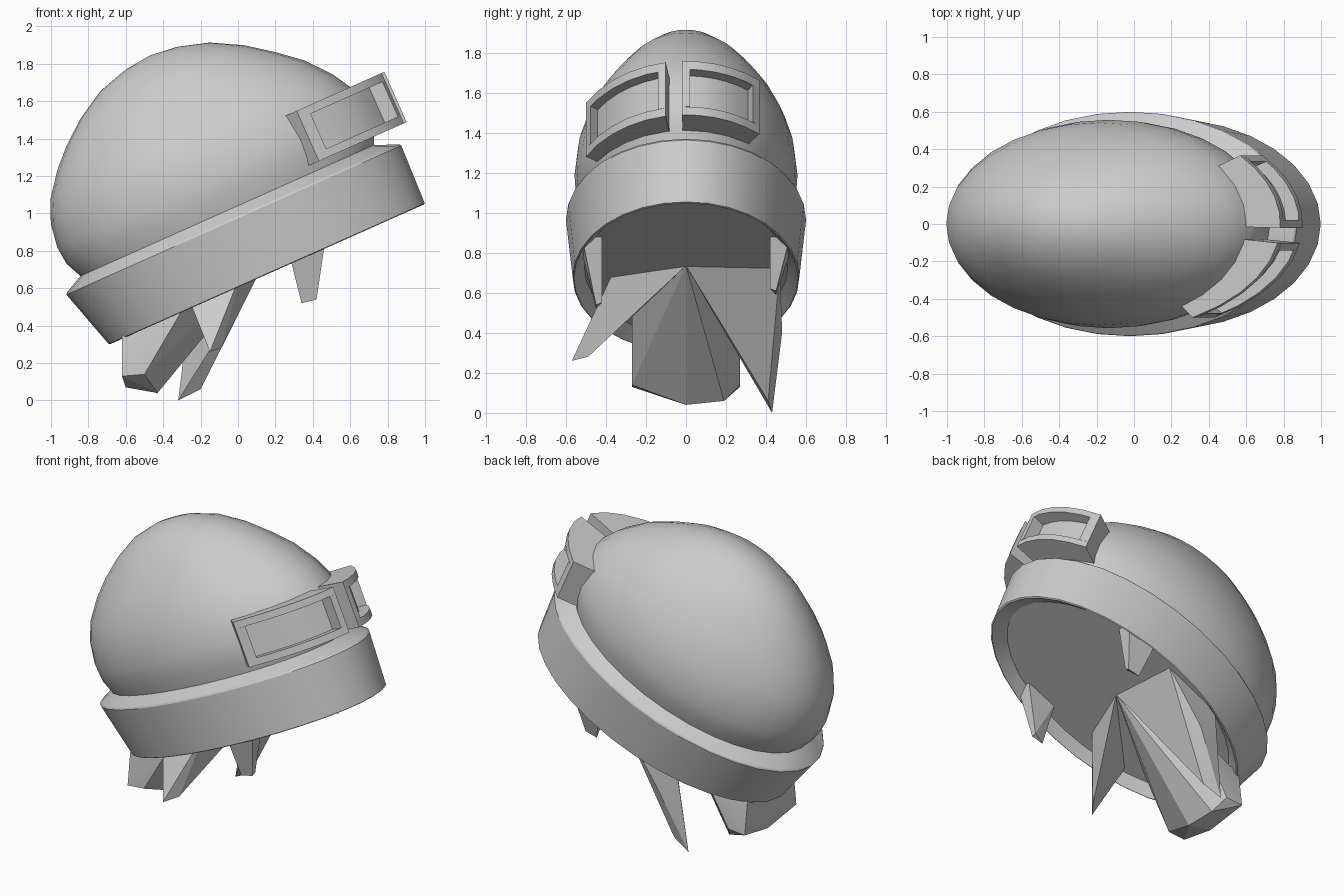
import bpy, bmesh
from math import radians, cos, sin, pi
from mathutils import Matrix, Vector

cube = bpy.data.objects.get("Cube")
if cube:
    bpy.data.objects.remove(cube)

# One plain grey
grey = bpy.data.materials.new("plain grey")
grey.use_nodes = True
color = (0.6, 0.6, 0.6, 1)
grey.diffuse_color = color
grey.node_tree.nodes["Principled BSDF"].inputs["Base Color"].default_value = color

TILT = Matrix.Rotation(radians(-24), 4, 'Y')
SIDE = 0.612  # width of the oval against its length


def finish(bm, name, tilted=True, angle=25):
    bmesh.ops.recalc_face_normals(bm, faces=bm.faces[:])
    if tilted:
        bm.transform(TILT)
    mesh = bpy.data.meshes.new(name)
    bm.to_mesh(mesh)
    bm.free()
    mesh.materials.append(grey)
    ob = bpy.data.objects.new(name, mesh)
    bpy.context.collection.objects.link(ob)
    bpy.ops.object.select_all(action='DESELECT')
    ob.select_set(True)
    bpy.context.view_layer.objects.active = ob
    bpy.ops.object.shade_smooth_by_angle(angle=radians(angle))
    return ob


def oval_lathe(name, profile, segments=32):
    """Profile rows are half length, height and centre offset."""
    bm = bmesh.new()
    rings = []
    for r, h, mid in profile:
        if r == 0:
            rings.append([bm.verts.new((mid, 0, h))] * segments)
            continue
        steps = [2 * pi * i / segments for i in range(segments)]
        rings.append([bm.verts.new((mid + r * cos(t), r * SIDE * sin(t), h)) for t in steps])
    for a, b in zip(rings, rings[1:]):
        for i in range(segments):
            j = (i + 1) % segments
            corners = dict.fromkeys((a[i], a[j], b[j], b[i]))
            bm.faces.new(list(corners))
    return finish(bm, name)


# Dome and the band around its base
oval_lathe("dome", [
    (0.85, 0.93, 0.36), (0.9, 1.04, 0.36), (0.91, 1.14, 0.36), (0.885, 1.27, 0.355),
    (0.825, 1.39, 0.345), (0.72, 1.52, 0.34), (0.61, 1.62, 0.33), (0.48, 1.72, 0.325),
    (0.32, 1.81, 0.32), (0.15, 1.86, 0.32), (0, 1.877, 0.32)])
oval_lathe("band", [
    (0, 0.612, 0.42), (0.83, 0.612, 0.41), (0.915, 0.553, 0.416), (0.925, 0.557, 0.416),
    (0.98, 0.89, 0.372), (0.972, 0.9, 0.372), (0.84, 0.96, 0.36)])


# Curved goggle frames, each made of four bars and a sunken lens
def add_bar(bm, t0, t1, h0, h1, outer, inner=0.8, steps=5):
    columns = []
    for i in range(steps + 1):
        t = radians(t0 + (t1 - t0) * i / steps)
        columns.append([bm.verts.new((0.37 + r * cos(t), r * 0.55 * sin(t), h))
                        for r, h in ((inner, h0), (outer, h0), (outer, h1), (inner, h1))])
    for a, b in zip(columns, columns[1:]):
        for k in range(4):
            bm.faces.new((a[k], a[k - 1], b[k - 1], b[k]))
    bm.faces.new(columns[0])
    bm.faces.new(columns[-1])


def goggle(name, t0, t1):
    bm = bmesh.new()
    low, high, rim, edge = 0.993, 1.287, 0.045, 4
    add_bar(bm, t0, t1, low, low + rim, 1.06)
    add_bar(bm, t0, t1, high - rim, high, 1.06)
    add_bar(bm, t0, t0 + edge, low + rim, high - rim, 1.06, steps=1)
    add_bar(bm, t1 - edge, t1, low + rim, high - rim, 1.06, steps=1)
    add_bar(bm, t0 + edge, t1 - edge, low + rim, high - rim, 0.98)
    finish(bm, name)


goggle("left_goggle", -2, 39)
goggle("right_goggle", -59, -10)


# Spikes under the band
def spike(name, points):
    bm = bmesh.new()
    verts = [bm.verts.new(p) for p in points]
    result = bmesh.ops.convex_hull(bm, input=verts)
    loose = [v for v in bm.verts if not v.link_faces]
    bmesh.ops.delete(bm, geom=loose, context='VERTS')
    finish(bm, name, tilted=False, angle=15)


hub = (0.14, 0, 0.735)
spike("right_spike", [hub, (0.02, -0.37, 0.69), (-0.27, -0.4, 0.56),
                      (-0.15, -0.57, 0.26), (-0.09, -0.49, 0.28)])
spike("left_spike", [hub, (0.12, 0.47, 0.73), (-0.25, 0.46, 0.56), (-0.12, 0.48, 0.4),
                     (-0.32, 0.43, 0), (-0.2, 0.41, 0.06)])
block = [hub, (-0.43, 0, 0.04), (-0.45, 0.19, 0.06), (-0.6, 0, 0.07)]
for s in (-1, 1):
    block += [(-0.62, 0.27 * s, 0.13), (-0.5, 0.27 * s, 0.14),
              (-0.3, 0.27 * s, 0.48), (-0.62, 0.24 * s, 0.36)]
spike("rear_block", block)

# Small fangs near the front
for name, s, drop in (("right_fang", -1, 0), ("left_fang", 1, 0.07)):
    spike(name, [(0.27, s * 0.42, 0.8), (0.27, s * 0.52, 0.8),
                 (0.47, s * 0.42, 0.88), (0.47, s * 0.52, 0.88),
                 (0.34, s * 0.45, 0.52 + drop), (0.42, s * 0.42, 0.55 + drop),
                 (0.42, s * 0.45, 0.54 + drop)])
